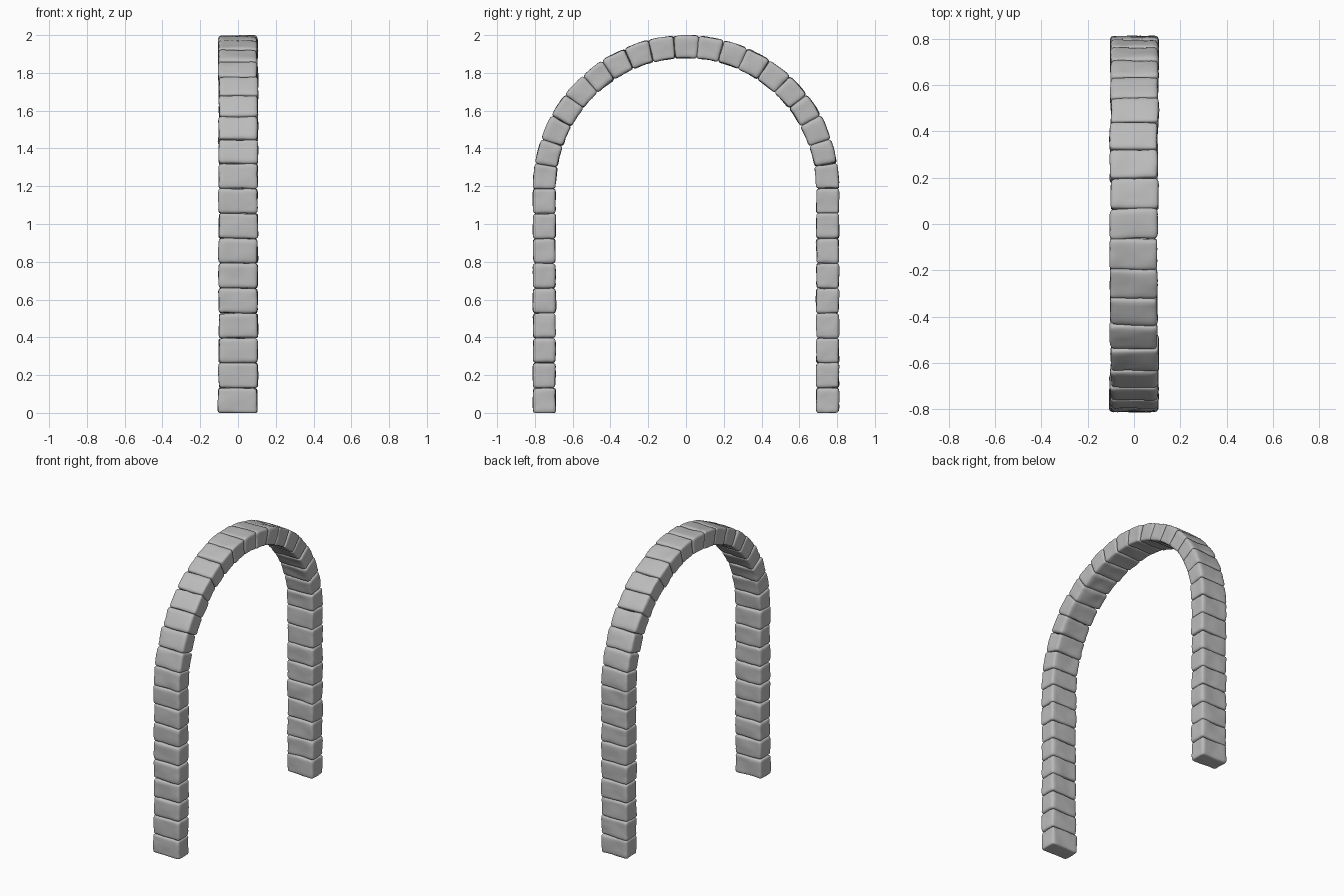
import bpy, bmesh, math, random
from mathutils import Vector, noise

random.seed(4)
cube = bpy.data.objects.get("Cube")
if cube:
    bpy.data.objects.remove(cube, do_unlink=True)

RADIUS = 0.75           # centreline of the arch
SPRING = 1.188          # height where the curve begins
PILLAR, ARCH = 9, 19    # stones per pillar and in the curve
HALF_WIDTH, HALF_DEPTH = 0.103, 0.06
ARC = math.pi * RADIUS

# Stone material
stone = bpy.data.materials.new("grey stone")
stone.use_nodes = True
grey = (0.5, 0.5, 0.5, 1)
stone.diffuse_color = grey
stone.node_tree.nodes["Principled BSDF"].inputs["Base Color"].default_value = grey


def on_path(x, r, s):
    """Place width x and outward offset r at distance s along the arch."""
    if s < SPRING:
        return Vector((x, -RADIUS - r, s))
    if s > SPRING + ARC:
        return Vector((x, RADIUS + r, 2 * SPRING + ARC - s))
    a = (s - SPRING) / RADIUS
    return Vector((x, -(RADIUS + r) * math.cos(a), SPRING + (RADIUS + r) * math.sin(a)))


def rounded(p, half, radius):
    """Pull a point of a box in to its rounded surface."""
    core = Vector([max(-h + radius, min(h - radius, c)) for c, h in zip(p, half)])
    d = p - core
    normal = d.normalized()
    return core + normal * radius, normal


def make_stone(name, start, end):
    half = Vector((HALF_WIDTH, HALF_DEPTH, (end - start) / 2 + 0.0005))
    seed = Vector([random.uniform(-50, 50) for _ in range(3)])
    radius = random.uniform(0.014, 0.02)
    shift = random.uniform(-0.003, 0.003)
    tilt = random.uniform(-0.025, 0.025)
    bm = bmesh.new()
    bmesh.ops.create_cube(bm, size=2)
    bmesh.ops.subdivide_edges(bm, edges=bm.edges[:], cuts=11, use_grid_fill=True)
    for v in bm.verts:
        # crowd the grid toward the edges, round them, then weather the surface
        p = Vector([math.sin(c * math.pi / 2) * h for c, h in zip(v.co, half)])
        p, normal = rounded(p, half, radius)
        worn = noise.noise(p * 11 + seed) * 0.005 + noise.noise(p * 32 + seed) * 0.002
        p += normal * (worn - 0.0005)
        p.z += p.x * tilt
        v.co = on_path(p.x + shift, p.y, (start + end) / 2 + p.z)
        v.co.z = max(v.co.z, 0)
    bmesh.ops.recalc_face_normals(bm, faces=bm.faces[:])
    mesh = bpy.data.meshes.new(name)
    bm.to_mesh(mesh)
    bm.free()
    mesh.materials.append(stone)
    mesh.shade_smooth()
    obj = bpy.data.objects.new(name, mesh)
    bpy.context.collection.objects.link(obj)


def make_row(name, start, length, count):
    step = length / count
    for i in range(count):
        make_stone(f"{name}_{i + 1}", start + i * step, start + (i + 1) * step)


# Two pillars joined by a half-round arch with a central keystone
make_row("front_pillar_stone", 0, SPRING, PILLAR)
make_row("arch_stone", SPRING, ARC, ARCH)
make_row("back_pillar_stone", SPRING + ARC, SPRING, PILLAR)
